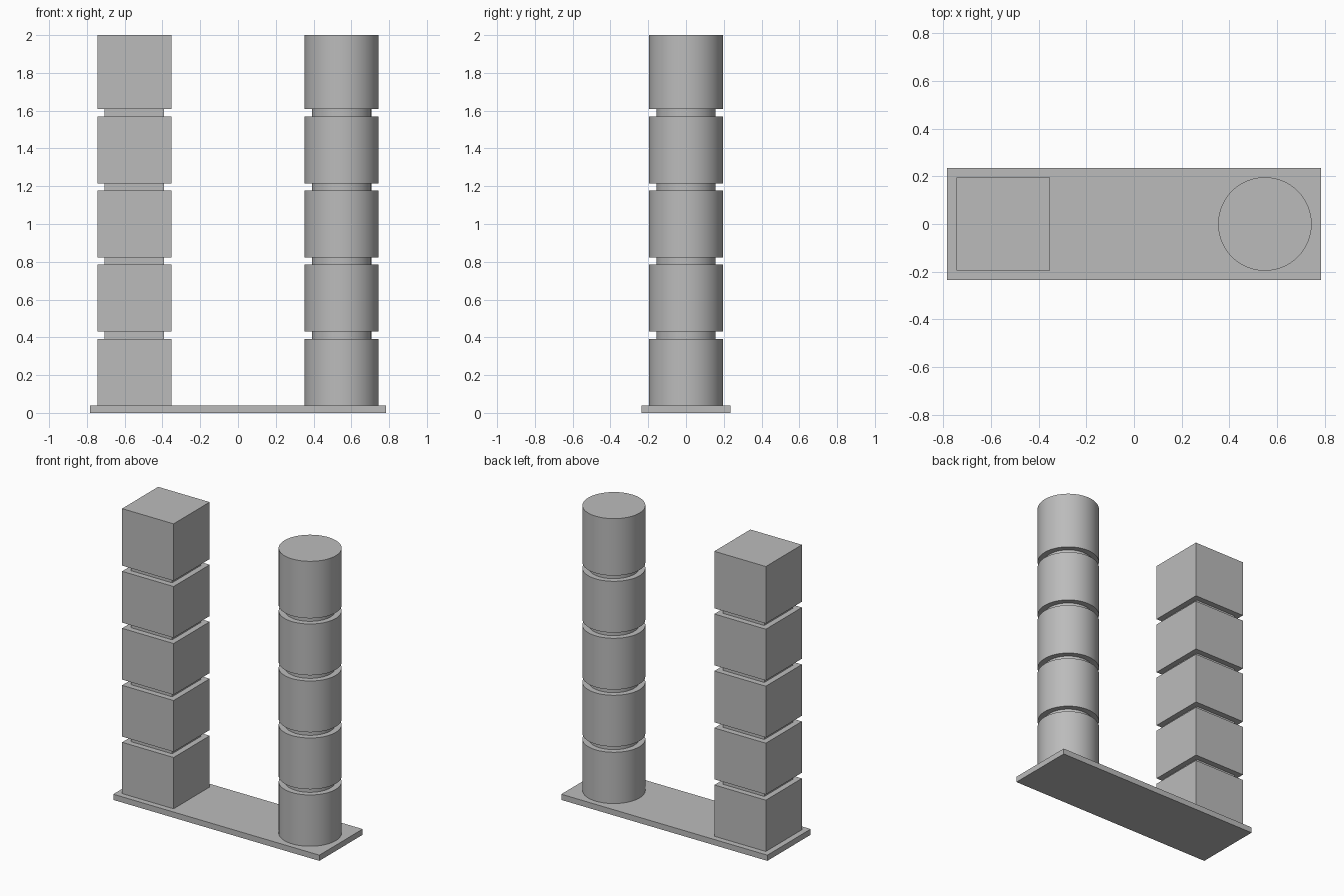
import bpy
import bmesh
from math import cos, sin, pi, radians, sqrt

cube = bpy.data.objects.get("Cube")
if cube:
    bpy.data.objects.remove(cube, do_unlink=True)

U = 2 / 51  # module: every size is a whole number of these

stone = bpy.data.materials.new("plain grey")
stone.use_nodes = True
grey = (0.5, 0.5, 0.5, 1)
stone.diffuse_color = grey
stone.node_tree.nodes["Principled BSDF"].inputs["Base Color"].default_value = grey


def finish(name, bm, location):
    bmesh.ops.recalc_face_normals(bm, faces=bm.faces)
    mesh = bpy.data.meshes.new(name)
    bm.to_mesh(mesh)
    bm.free()
    mesh.materials.append(stone)
    obj = bpy.data.objects.new(name, mesh)
    obj.location = location
    bpy.context.collection.objects.link(obj)
    return obj


def column(name, x, sides, scale, turn):
    """Sweep the grooved profile round the axis with the given number of sides."""
    bm = bmesh.new()
    rings = []
    for radius, z in profile:
        rings.append([bm.verts.new((radius * scale * cos(turn + 2 * pi * i / sides),
                                    radius * scale * sin(turn + 2 * pi * i / sides), z))
                      for i in range(sides)])
    for low, high in zip(rings, rings[1:]):
        for i in range(sides):
            j = (i + 1) % sides
            bm.faces.new((low[i], low[j], high[j], high[i]))
    bm.faces.new(rings[0])
    bm.faces.new(rings[-1])
    return finish(name, bm, (x, 0, 0))


# Grooved profile: five drums with a narrow neck between each pair
wide, neck = 5 * U, 4 * U
profile = [(wide, U)]
for k in range(1, 5):
    bottom, top = 10 * k * U, (10 * k + 1) * U
    profile += [(wide, bottom), (neck, bottom), (neck, top), (wide, top)]
profile.append((wide, 2))

# Base plate
bm = bmesh.new()
bmesh.ops.create_cube(bm, size=1)
bmesh.ops.scale(bm, vec=(40 * U, 12 * U, U), verts=bm.verts)
finish("base_plate", bm, (0, 0, U / 2))

# Square column on the right, round column on the left
column("square_column", -14 * U, 4, sqrt(2), pi / 4)
round_column = column("round_column", 14 * U, 96, 1, 0)

bpy.ops.object.select_all(action='DESELECT')
round_column.select_set(True)
bpy.context.view_layer.objects.active = round_column
bpy.ops.object.shade_smooth_by_angle(angle=radians(30))
